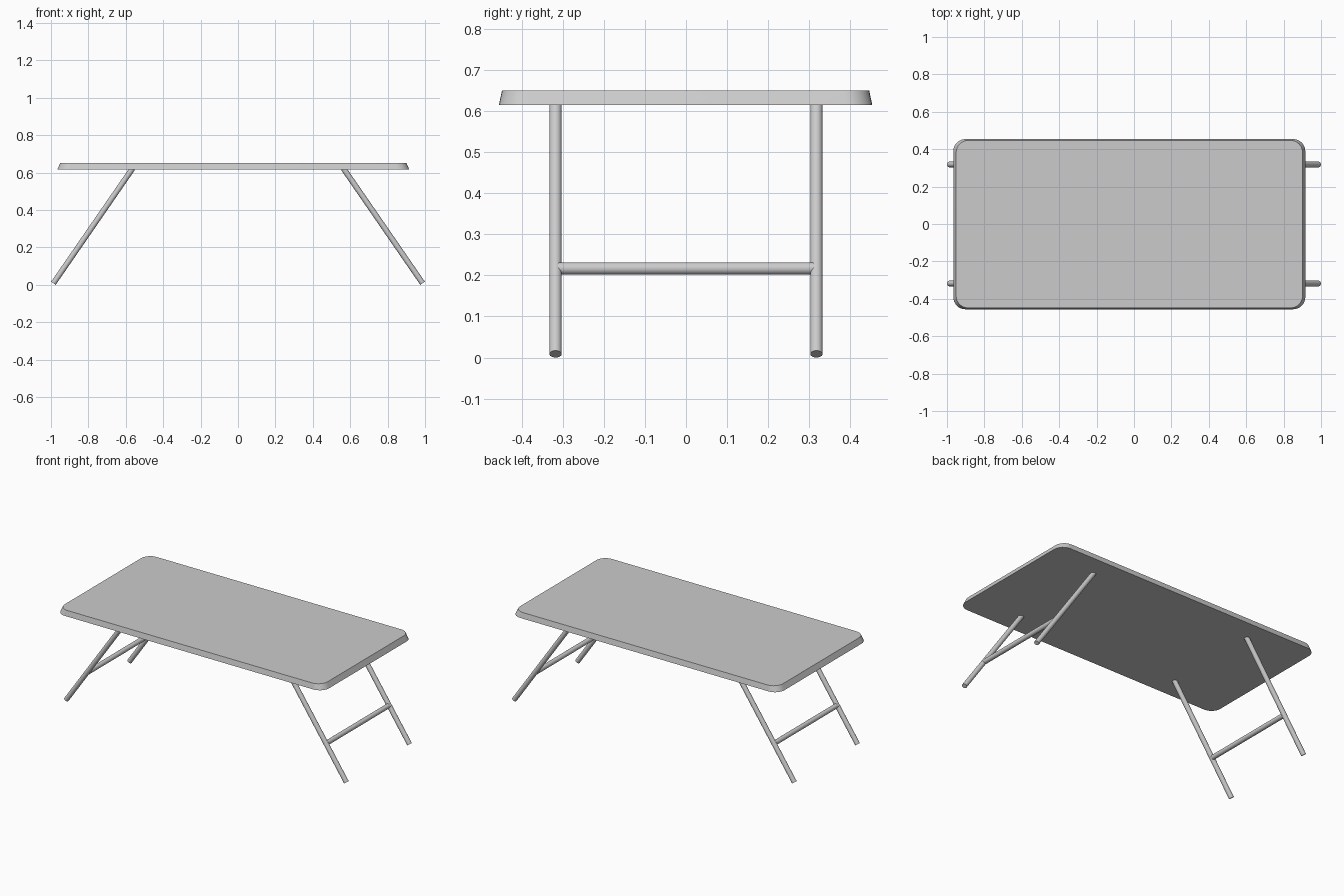
import bpy, bmesh
from math import cos, sin, pi
from mathutils import Vector

if "Cube" in bpy.data.objects:
    bpy.data.objects.remove(bpy.data.objects["Cube"])


def finish(bm, name):
    bmesh.ops.recalc_face_normals(bm, faces=bm.faces)
    mesh = bpy.data.meshes.new(name)
    bm.to_mesh(mesh)
    bm.free()
    obj = bpy.data.objects.new(name, mesh)
    bpy.context.collection.objects.link(obj)
    bpy.ops.object.select_all(action='DESELECT')
    obj.select_set(True)
    bpy.context.view_layer.objects.active = obj
    bpy.ops.object.shade_smooth_by_angle(angle=0.6)
    return obj


def tube(name, a, b, radius=0.015):
    a, b = Vector(a), Vector(b)
    bm = bmesh.new()
    bmesh.ops.create_cone(bm, cap_ends=True, segments=24, radius1=radius,
                          radius2=radius, depth=(b - a).length)
    obj = finish(bm, name)
    obj.location = (a + b) / 2
    obj.rotation_mode = 'QUATERNION'
    obj.rotation_quaternion = (b - a).to_track_quat('Z', 'Y')
    return obj


# Tabletop: rounded rectangle, slightly tapered upward, a little off centre in x
def rounded_ring(bm, scale, z, hx=0.941, hy=0.455, r=0.065, steps=8):
    ring = []
    for i, (sx, sy) in enumerate([(1, 1), (-1, 1), (-1, -1), (1, -1)]):
        for k in range(steps + 1):
            t = (i + k / steps) * pi / 2
            x = sx * (hx - r) + r * cos(t)
            y = sy * (hy - r) + r * sin(t)
            ring.append(bm.verts.new((x * scale - 0.025, y * scale - 0.001, z)))
    return ring


bm = bmesh.new()
low = rounded_ring(bm, 1.0, 0.616)
high = rounded_ring(bm, 0.984, 0.651)
n = len(low)
for i in range(n):
    j = (i + 1) % n
    bm.faces.new((low[i], low[j], high[j], high[i]))
bm.faces.new(low)
bm.faces.new(high)
finish(bm, "tabletop")

# Splayed legs with a cross bar at each end
foot, head, leg_y, bar_z = (0.987, 0.0085), (0.564, 0.622), 0.318, 0.217
bar_x = foot[0] + (head[0] - foot[0]) * (bar_z - foot[1]) / (head[1] - foot[1])
for sx, side in ((-1, "left"), (1, "right")):
    for sy, end in ((-1, "front"), (1, "back")):
        tube(f"{side}_{end}_leg", (sx * foot[0], sy * leg_y, foot[1]),
             (sx * head[0], sy * leg_y, head[1]))
    tube(f"{side}_cross_bar", (sx * bar_x, -0.312, bar_z), (sx * bar_x, 0.312, bar_z))
